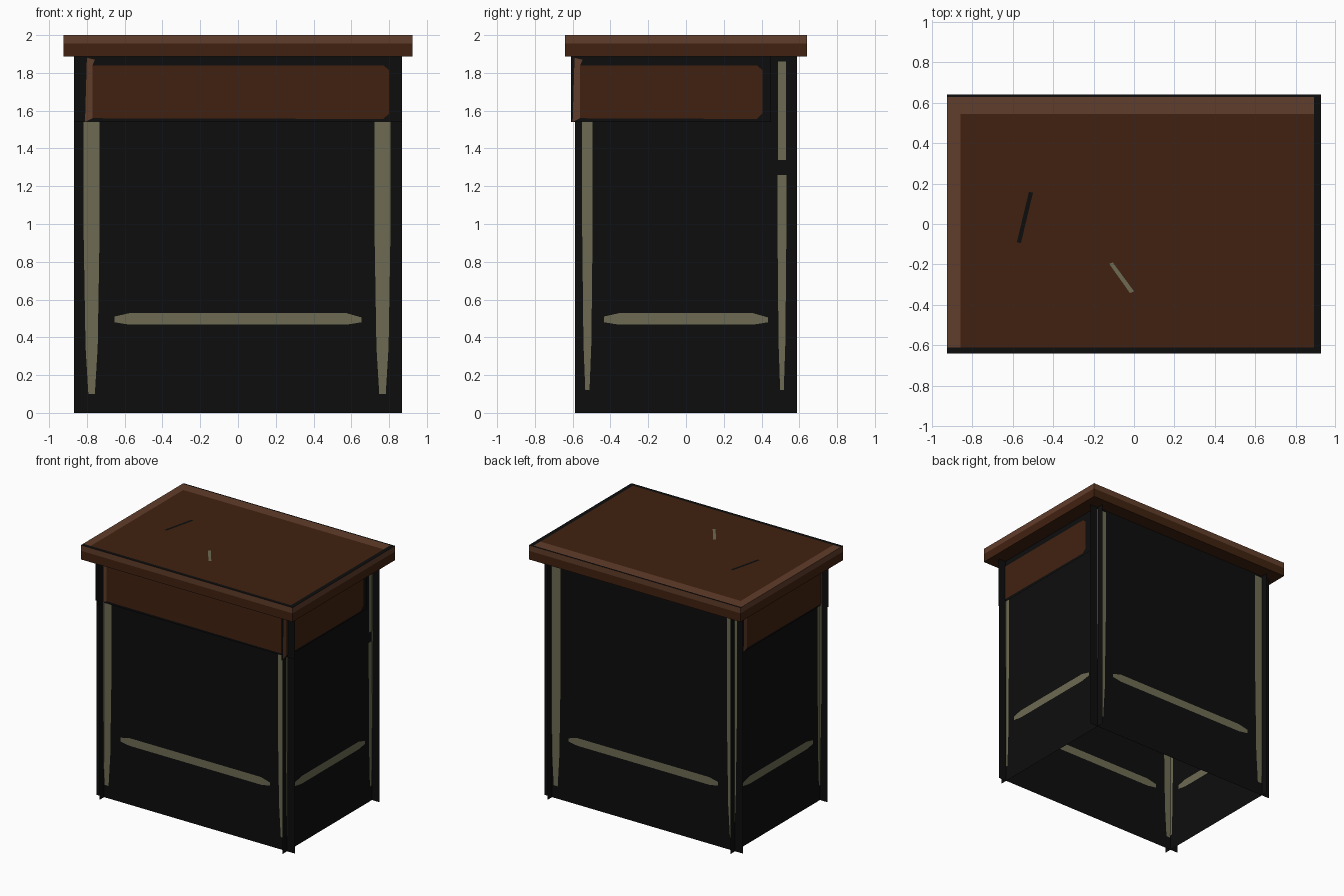
import bpy, bmesh
from mathutils import Vector

cube = bpy.data.objects.get("Cube")
if cube:
    bpy.data.objects.remove(cube, do_unlink=True)


def material(name, rgb):
    m = bpy.data.materials.new(name)
    m.use_nodes = True
    col = (*rgb, 1)
    m.diffuse_color = col
    bsdf = m.node_tree.nodes["Principled BSDF"]
    bsdf.inputs["Base Color"].default_value = col
    bsdf.inputs["Roughness"].default_value = 0.9
    return m


BLACK = material("black", (0.004, 0.004, 0.004))
BROWN = material("dark_brown", (0.052, 0.0155, 0.005))
LIGHT = material("edge_brown", (0.118, 0.047, 0.024))
OLIVE = material("pale_olive", (0.155, 0.147, 0.085))


def finish(name, bm, mats):
    mesh = bpy.data.meshes.new(name)
    bm.to_mesh(mesh)
    bm.free()
    for m in mats:
        mesh.materials.append(m)
    ob = bpy.data.objects.new(name, mesh)
    bpy.context.collection.objects.link(ob)
    return ob


def flat(name, axis, pos, outlines, mat, offsets=(0,)):
    """Flat polygons across an axis; the sign of each offset picks the facing side."""
    bm = bmesh.new()
    natural = -1 if axis == "y" else 1
    for off in offsets:
        facing = 1 if (off or pos) > 0 else -1
        for pts in outlines:
            p = pos + off
            place = {"x": lambda u, v: (p, u, v),
                     "y": lambda u, v: (u, p, v),
                     "z": lambda u, v: (u, v, p)}[axis]
            order = pts if facing == natural else pts[::-1]
            bm.faces.new([bm.verts.new(place(u, v)) for u, v in order])
    return finish(name, bm, [mat])


def rect(u0, v0, u1, v1):
    return [(u0, v0), (u1, v0), (u1, v1), (u0, v1)]


def leg(u, w, z0, z1):
    """Long strip narrowing at its foot."""
    return [(u - w * 0.4, z0), (u + w * 0.4, z0), (u + w * 0.75, z0 + 0.25),
            (u + w, 1.0), (u + w, z1), (u - w, z1), (u - w, 1.0), (u - w * 0.75, z0 + 0.25)]


def rail(half):
    return [(-half, 0.48), (-half + 0.08, 0.467), (half - 0.08, 0.467), (half, 0.48),
            (half, 0.505), (half - 0.08, 0.528), (-half + 0.08, 0.528), (-half, 0.51)]


def mirrored(pts):
    return [(-u, v) for u, v in pts][::-1]


# Tabletop: box cut into bands and coloured by position
X, Y, TOP, UNDER = 0.925, 0.64, 2.0, 1.887
bm = bmesh.new()
bmesh.ops.create_cube(bm, size=1)
for v in bm.verts:
    v.co = (v.co.x * 2 * X, v.co.y * 2 * Y,
            (TOP + UNDER) / 2 + v.co.z * (TOP - UNDER))
for axis, cuts in ((0, (-0.86, 0.892)), (1, (-0.612, 0.545, 0.628)), (2, (1.955,))):
    for c in cuts:
        co, no = Vector(), Vector()
        co[axis], no[axis] = c, 1
        bmesh.ops.bisect_plane(bm, geom=bm.verts[:] + bm.edges[:] + bm.faces[:],
                               plane_co=co, plane_no=no)
bm.normal_update()
for f in bm.faces:
    x, y, z = f.calc_center_median()
    if f.normal.z > 0.5:
        if y < -0.612 or y > 0.628 or x > 0.892:
            f.material_index = 0
        else:
            f.material_index = 2 if x < -0.86 or y > 0.545 else 1
    else:
        f.material_index = 2 if z > 1.955 else 1
finish("tabletop", bm, [BLACK, BROWN, LIGHT])

# Scratches on the tabletop
flat("dark_scratch", "z", TOP, [[(-0.58, -0.09), (-0.56, -0.095), (-0.5, 0.155), (-0.52, 0.16)]],
     BLACK, (0.003,))
flat("pale_scratch", "z", TOP, [[(-0.123, -0.197), (-0.02, -0.342), (0.0, -0.333), (-0.105, -0.19)]],
     OLIVE, (0.003,))

# Crossing body panels with the legs and rails painted on both faces
PX, PY, HALF_X, HALF_Y = 0.8, 0.53, 0.868, 0.587
BOTH = (-0.004, 0.004)
for s, side in ((-1, "front"), (1, "back")):
    flat(side + "_panel", "y", s * PY, [rect(-HALF_X, 0, HALF_X, UNDER)], BLACK)
    flat(side + "_legs", "y", s * PY,
         [leg(-0.775, 0.043, 0.1, 1.87), leg(0.765, 0.043, 0.1, 1.87)], OLIVE, BOTH)
    flat(side + "_rail", "y", s * PY, [rail(0.655)], OLIVE, BOTH)
for s, side in ((-1, "right"), (1, "left")):
    flat(side + "_panel", "x", s * PX, [rect(-HALF_Y, 0, HALF_Y, UNDER)], BLACK)
    flat(side + "_legs", "x", s * PX,
         [leg(-0.522, 0.028, 0.12, 1.87), leg(0.508, 0.024, 0.12, 1.26),
          rect(0.487, 1.34, 0.53, 1.86)], OLIVE, BOTH)
    flat(side + "_rail", "x", s * PX, [rail(0.435)], OLIVE, BOTH)


# Apron boards with a bright bevel at one end
def board(u0, u1):
    face = [(u0, 1.56), (u1 - 0.03, 1.556), (u1, 1.585), (u1, 1.815), (u1 - 0.03, 1.84), (u0, 1.84)]
    bevel = [(u0 - 0.04, 1.54), (u0, 1.56), (u0, 1.84), (u0 + 0.012, 1.87), (u0 - 0.03, 1.88)]
    return face, bevel


def apron(name, axis, pos, s, back, face, bevel):
    flat(name + "_apron", axis, pos, [back], BLACK, (s * 0.008,))
    flat(name + "_apron_inside", axis, pos + s * 0.008, [back], BLACK, (-s * 0.001,))
    flat(name + "_apron_face", axis, pos, [face], BROWN, (s * 0.012,))
    flat(name + "_apron_bevel", axis, pos, [bevel], LIGHT, (s * 0.012,))


apron("front", "y", -PY, -1, rect(-0.868, 1.54, 0.868, UNDER), *board(-0.77, 0.8))
side_back = rect(-0.61, 1.54, 0.45, UNDER)
face, bevel = board(-0.56, 0.405)
apron("left", "x", PX, 1, side_back, face, bevel)
# The opposite board is turned end for end
shift = -0.16
turned = [[(u + shift, v) for u, v in mirrored(p)] for p in (face, bevel)]
apron("right", "x", -PX, -1, side_back, *turned)
